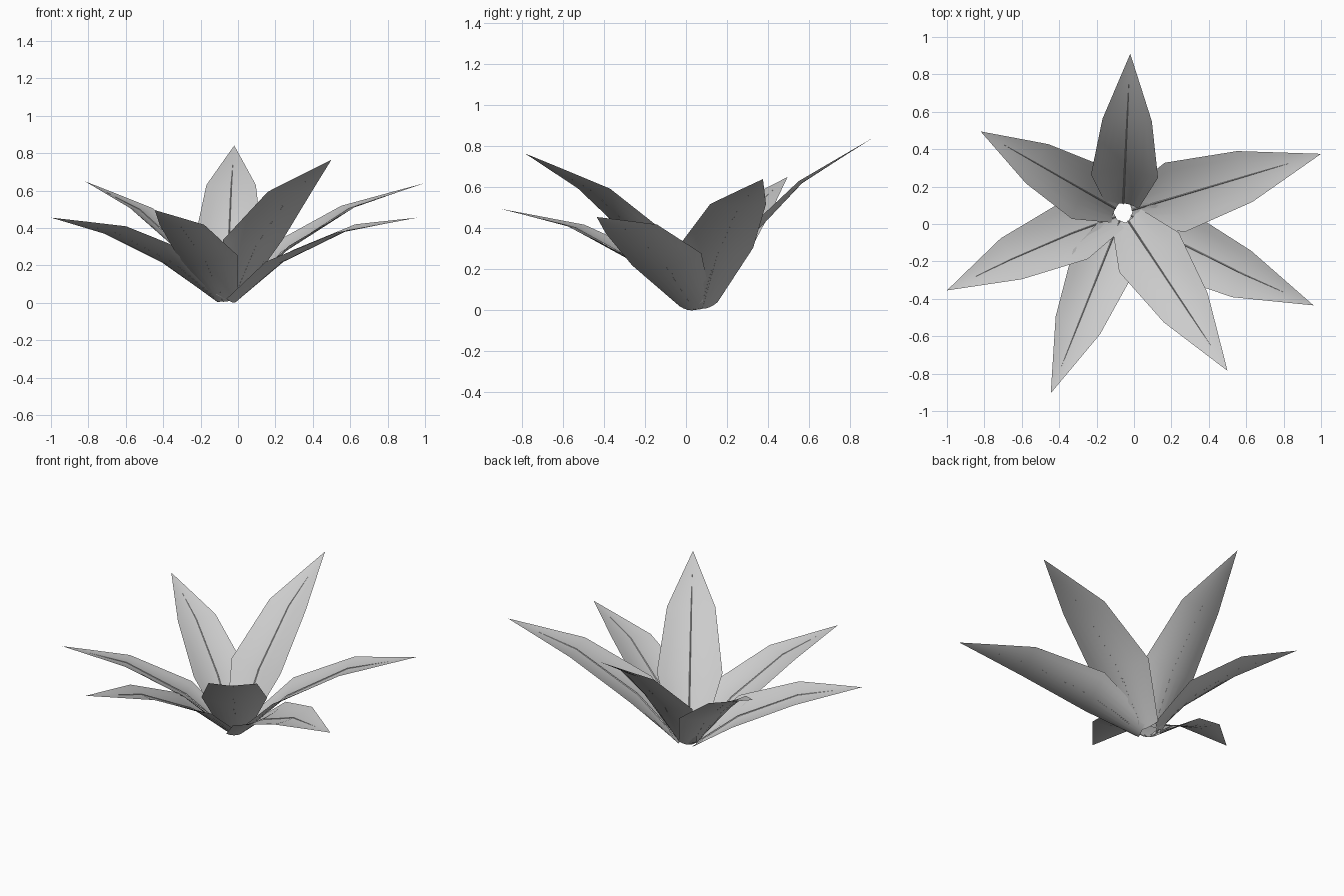
import bpy, bmesh
from math import radians
from mathutils import Vector, Matrix

if "Cube" in bpy.data.objects:
    bpy.data.objects.remove(bpy.data.objects["Cube"])

mat = bpy.data.materials.new("leaf_grey")
mat.use_nodes = True
grey = (0.6, 0.6, 0.6, 1)
mat.diffuse_color = grey
mat.node_tree.nodes["Principled BSDF"].inputs["Base Color"].default_value = grey

CENTRE = Vector((-0.06, 0.06, 0.022))
# Along, edge height, half width, trough depth, vein half width (per unit length)
STATIONS = [(0.03, 0.0, 0.07, 0.03, 0.004),
            (0.31, 0.083, 0.152, 0.032, 0.003),
            (0.66, 0.08, 0.112, 0.012, 0.002),
            (0.87, 0.031, 0.043, 0.004, 0.0),
            (1.0, 0.0, 0.0, 0.0, 0.0)]
ACROSS = (1, 0.75, 0.5, 0.25, 0, -0.25, -0.5, -0.75, -1)


def skin(bm, rows):
    for a, b in zip(rows, rows[1:]):
        for i in range(len(a) - 1):
            bm.faces.new((a[i], b[i], b[i + 1], a[i + 1]))


def leaf(name, tip, roll):
    """Shallow trough-shaped leaf from the centre to its tip, with a raised vein."""
    axis = Vector(tip) - CENTRE
    length = axis.length
    along = axis.normalized()
    side = Vector((0, 0, 1)).cross(along).normalized()
    side = Matrix.Rotation(radians(roll), 3, along) @ side
    up = along.cross(side)
    bm = bmesh.new()

    def row(s, points):
        return [bm.verts.new(CENTRE + length * (along * s + side * x + up * z))
                for x, z in points]

    # Blade
    skin(bm, [row(s, [(u * w, h - d * (1 - u * u)) for u in ACROSS])
              for s, h, w, d, v in STATIONS])
    # Vein
    skin(bm, [row(s, [(v, h - d), (0, h - d + 1.5 * v), (-v, h - d)])
              for s, h, w, d, v in STATIONS[:4]])
    bmesh.ops.remove_doubles(bm, verts=bm.verts, dist=0.0001)
    for f in bm.faces:
        f.normal_update()
        if f.normal.dot(up) < 0:
            f.normal_flip()
    mesh = bpy.data.meshes.new(name)
    bm.to_mesh(mesh)
    bm.free()
    mesh.materials.append(mat)
    obj = bpy.data.objects.new(name, mesh)
    bpy.context.collection.objects.link(obj)
    bpy.ops.object.select_all(action='DESELECT')
    obj.select_set(True)
    bpy.context.view_layer.objects.active = obj
    bpy.ops.object.shade_smooth_by_angle(angle=radians(35))


# Seven leaves around the centre
leaf("back_leaf", (-0.02, 0.91, 0.84), 0)
leaf("back_left_leaf", (1.0, 0.375, 0.64), 0)
leaf("front_left_leaf", (0.96, -0.435, 0.455), 10)
leaf("front_inner_leaf", (0.5, -0.785, 0.765), 0)
leaf("front_right_leaf", (-0.445, -0.905, 0.495), 0)
leaf("right_leaf", (-1.0, -0.355, 0.455), 10)
leaf("back_right_leaf", (-0.82, 0.495, 0.65), 0)
